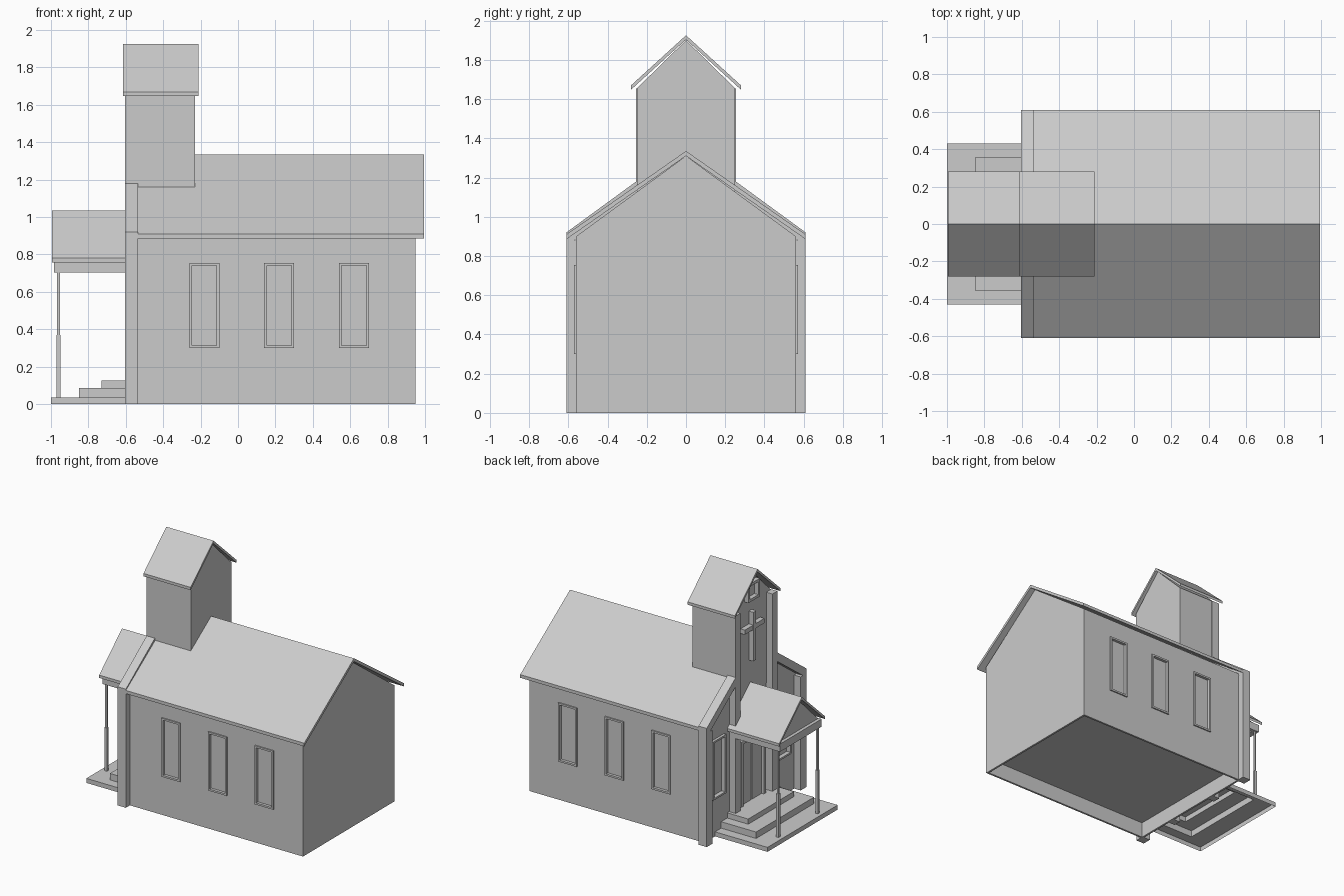
import bpy, bmesh
from mathutils import Vector

cube = bpy.data.objects.get("Cube")
if cube:
    bpy.data.objects.remove(cube, do_unlink=True)

FRONT = -0.55          # entrance wall plane
SIDE = 0.56            # half width of the hall
FACE = -0.605          # outer face of the facade trim
WIN_Z = (0.30, 0.755)  # window sill and head
WIN_HALF = 0.08


def finish(name, bm):
    bmesh.ops.recalc_face_normals(bm, faces=bm.faces)
    mesh = bpy.data.meshes.new(name)
    bm.to_mesh(mesh)
    bm.free()
    obj = bpy.data.objects.new(name, mesh)
    bpy.context.collection.objects.link(obj)
    return obj


def add_box(bm, lo, hi):
    lo, hi = Vector(lo), Vector(hi)
    verts = bmesh.ops.create_cube(bm, size=1)["verts"]
    for v in verts:
        v.co = (lo + hi) / 2 + v.co * (hi - lo)


def boxes(name, *spans):
    bm = bmesh.new()
    for lo, hi in spans:
        add_box(bm, lo, hi)
    return finish(name, bm)


def prism(name, profile, x0, x1):
    """Extrude a (y, z) outline along x."""
    bm = bmesh.new()
    face = bm.faces.new([bm.verts.new((x0, y, z)) for y, z in profile])
    new = bmesh.ops.extrude_face_region(bm, geom=[face])["geom"]
    bmesh.ops.translate(bm, vec=(x1 - x0, 0, 0),
                        verts=[g for g in new if isinstance(g, bmesh.types.BMVert)])
    return finish(name, bm)


def house(name, half, base, eave, apex, x0, x1):
    return prism(name, [(-half, base), (half, base), (half, eave),
                        (0, apex), (-half, eave)], x0, x1)


def roof(name, half, eave, apex, thick, x0, x1):
    return prism(name, [(-half, eave), (0, apex), (half, eave), (half, eave - thick),
                        (0, apex - thick), (-half, eave - thick)], x0, x1)


def frame(name, centre, axis, half, z0, z1, out, width=0.014, sill=True):
    """Rectangular trim on a wall; axis is the wall's horizontal direction."""
    cx, cy = centre
    depth = 0.02

    def span(u0, u1, a, b):
        if axis == "x":
            return ((cx + u0, cy - depth, a), (cx + u1, cy + depth, b)) if not out else \
                ((cx + u0, min(cy, cy + out), a), (cx + u1, max(cy, cy + out), b))
        return ((min(cx, cx + out), cy + u0, a), (max(cx, cx + out), cy + u1, b))

    spans = [span(-half, -half + width, z0, z1), span(half - width, half, z0, z1),
             span(-half + width, half - width, z1 - width, z1)]
    if sill:
        spans.append(span(-half + width, half - width, z0, z0 + width))
    return boxes(name, *spans)


# Hall with a hollow underside and shallow window recesses
hall = house("hall_walls", SIDE, 0, 0.90, 1.31, FRONT, 0.95)
cuts = bmesh.new()
add_box(cuts, (FRONT + 0.015, -SIDE + 0.015, -0.1), (0.935, SIDE - 0.015, 0.12))
for side, label in ((1, "left"), (-1, "right")):
    for i, x in enumerate((-0.18, 0.22, 0.62)):
        add_box(cuts, (x - WIN_HALF, side * SIDE - 0.012, WIN_Z[0]),
                (x + WIN_HALF, side * SIDE + 0.012, WIN_Z[1]))
        frame(f"hall_window_frame_{label}_{i + 1}", (x, side * (SIDE - 0.012)), "x",
              WIN_HALF, *WIN_Z, out=side * 0.022)
    y = side * 0.4
    add_box(cuts, (FRONT - 0.012, y - WIN_HALF, WIN_Z[0]),
            (FRONT + 0.012, y + WIN_HALF, WIN_Z[1]))
    frame(f"facade_window_frame_{label}", (FRONT + 0.012, y), "y",
          WIN_HALF, *WIN_Z, out=-0.032)
cutter = finish("recess_cutter", cuts)
cutter.hide_render = True
cutter.hide_viewport = True
mod = hall.modifiers.new("recesses", "BOOLEAN")
mod.operation = "DIFFERENCE"
mod.solver = "EXACT"
mod.object = cutter
roof("hall_roof", 0.61, 0.91, 1.335, 0.025, -0.54, 0.995)

# Facade trim: corner posts, tower posts and raked boards
for s, label in ((1, "left"), (-1, "right")):
    def strip(name, y0, y1, top):
        a, b = sorted((s * y0, s * y1))
        boxes(name, ((FACE, a, 0), (-0.535, b, top)))
    strip(f"corner_post_{label}", 0.54, 0.61, 0.88)
    strip(f"tower_post_{label}", 0.195, 0.255, 1.655)
    prism(f"rake_board_{label}", [(s * 0.24, 1.19), (s * 0.61, 0.92),
                                  (s * 0.61, 0.85), (s * 0.24, 1.12)], FACE, -0.535)

# Bell tower with cross and gable window
house("tower_walls", 0.25, 0.95, 1.655, 1.90, FRONT - 0.002, -0.23)
roof("tower_roof", 0.28, 1.67, 1.925, 0.022, -0.615, -0.21)
frame("tower_window_frame", (FRONT, 0), "y", 0.07, 1.68, 1.82, out=-0.035, width=0.02)
boxes("cross", ((-0.59, -0.018, 1.21), (FRONT, 0.018, 1.59)),
      ((-0.589, -0.12, 1.455), (FRONT, 0.12, 1.491)))

# Double door
boxes("door_leaves", *[((FRONT - 0.012, min(s * 0.004, s * 0.125), 0.125),
                        (FRONT, max(s * 0.004, s * 0.125), 0.605)) for s in (1, -1)])
frame("door_frame", (FRONT, 0), "y", 0.15, 0.12, 0.63, out=-0.03, width=0.025, sill=False)

# Entrance steps as one hollow stepped shell
bm = bmesh.new()
rings = []
z_low = 0
for x, half, z_top in ((-1.0, 0.43, 0.035), (-0.85, 0.355, 0.085), (-0.73, 0.28, 0.125)):
    for z in (z_low, z_top):
        rings.append([bm.verts.new(c) for c in ((FRONT, -half, z), (x, -half, z),
                                                (x, half, z), (FRONT, half, z))])
    z_low = z_top
for low, high in zip(rings, rings[1:]):
    for i in range(3):
        bm.faces.new((low[i], low[i + 1], high[i + 1], high[i]))
bm.faces.new(rings[-1])
finish("entrance_steps", bm)

# Porch canopy on slim posts
roof("porch_roof", 0.28, 0.78, 1.035, 0.022, -0.995, FRONT)
house("porch_gable", 0.245, 0.72, 0.765, 1.005, -0.96, FRONT)
boxes("porch_beams", ((-0.985, -0.255, 0.705), (-0.94, 0.255, 0.765)),
      ((-0.94, -0.255, 0.705), (FRONT, -0.225, 0.765)),
      ((-0.94, 0.225, 0.705), (FRONT, 0.255, 0.765)))
for s, label in ((1, "left"), (-1, "right")):
    y = s * 0.24
    boxes(f"porch_post_{label}",
          *[((-0.96 - r, y - r, a), (-0.96 + r, y + r, b))
            for r, a, b in ((0.011, 0.035, 0.37), (0.007, 0.37, 0.71))])
